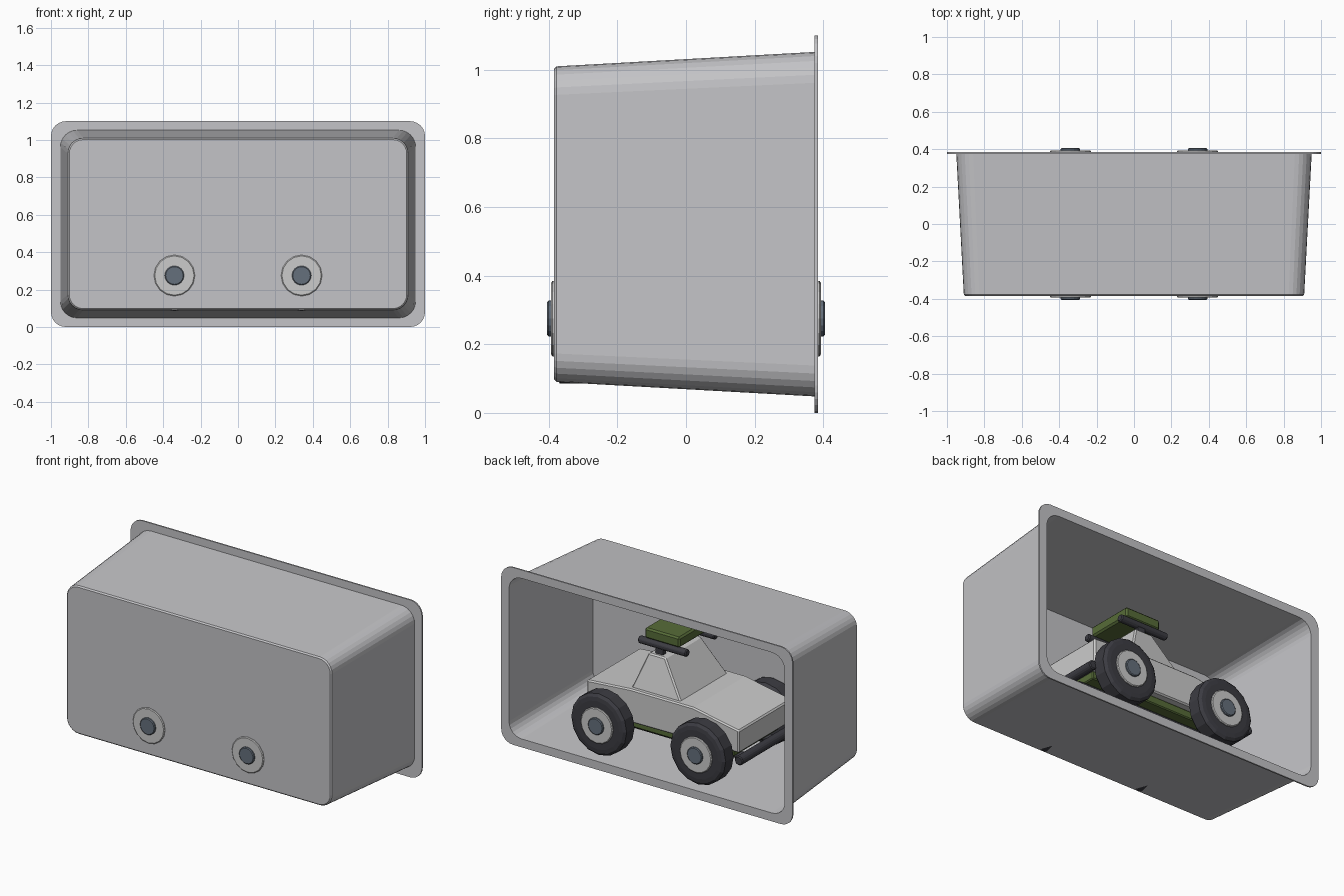
import bpy, bmesh, math
from mathutils import Matrix

if "Cube" in bpy.data.objects:
    bpy.data.objects.remove(bpy.data.objects["Cube"])


def material(name, rgb):
    m = bpy.data.materials.new(name)
    m.diffuse_color = (*rgb, 1)
    m.use_nodes = True
    m.node_tree.nodes["Principled BSDF"].inputs["Base Color"].default_value = m.diffuse_color
    return m


GREY = material("tray_grey", (0.55, 0.55, 0.57))
PALE = material("pale_grey", (0.60, 0.60, 0.60))
DARK = material("dark_rubber", (0.045, 0.045, 0.055))
STEEL = material("blue_steel", (0.13, 0.16, 0.20))
GREEN = material("olive_green", (0.095, 0.15, 0.04))


def finish(name, bm, mat, bevel=0.0):
    bmesh.ops.recalc_face_normals(bm, faces=bm.faces)
    me = bpy.data.meshes.new(name)
    bm.to_mesh(me)
    bm.free()
    me.materials.append(mat)
    ob = bpy.data.objects.new(name, me)
    bpy.context.collection.objects.link(ob)
    if bevel:
        mod = ob.modifiers.new("soft_edges", 'BEVEL')
        mod.width = bevel
        mod.segments = 1
    return ob


def loft(name, rings, mat, bevel=0.0):
    """Join equal rings of points with quads and cap both ends."""
    bm = bmesh.new()
    loops = [[bm.verts.new(p) for p in ring] for ring in rings]
    n = len(loops[0])
    for a, b in zip(loops, loops[1:]):
        for i in range(n):
            j = (i + 1) % n
            bm.faces.new((a[i], a[j], b[j], b[i]))
    bm.faces.new(loops[0])
    bm.faces.new(loops[-1])
    return finish(name, bm, mat, bevel)


def rounded_rect(hx, hz, r, y, zc=0.55, seg=6):
    pts = []
    for k, (sx, sz) in enumerate([(1, 1), (-1, 1), (-1, -1), (1, -1)]):
        for i in range(seg + 1):
            a = math.pi / 2 * (k + i / seg)
            pts.append((sx * (hx - r) + r * math.cos(a), y,
                        zc + sz * (hz - r) + r * math.sin(a)))
    return pts


def box(name, x, y, z, mat, bevel=0.0):
    rect = lambda h: [(x[0], y[0], h), (x[1], y[0], h), (x[1], y[1], h), (x[0], y[1], h)]
    return loft(name, [rect(z[0]), rect(z[1])], mat, bevel)


def turned(name, x, z, profile, mat, sides=16):
    """Profile of (y, radius) turned round an axis along y."""
    rings = [[(x + r * math.cos(2 * math.pi * i / sides), y,
               z + r * math.sin(2 * math.pi * i / sides)) for i in range(sides)]
             for y, r in profile]
    return loft(name, rings, mat)


def rod(name, axis, centre, length, radius, mat):
    bm = bmesh.new()
    rot = Matrix.Rotation(math.pi / 2, 4, 'Y' if axis == 'x' else 'X')
    bmesh.ops.create_cone(bm, cap_ends=True, segments=8, radius1=radius, radius2=radius,
                          depth=length, matrix=Matrix.Translation(centre) @ rot)
    return finish(name, bm, mat, 0.006)


# Thin open tray: outer wall, rim flange, inner wall
loft("tray", [
    rounded_rect(0.902, 0.452, 0.075, -0.385),
    rounded_rect(0.910, 0.460, 0.083, -0.377),
    rounded_rect(0.950, 0.502, 0.090, 0.375),
    rounded_rect(1.000, 0.550, 0.080, 0.375),
    rounded_rect(1.000, 0.550, 0.080, 0.384),
    rounded_rect(0.946, 0.498, 0.086, 0.384),
    rounded_rect(0.905, 0.455, 0.078, -0.380),
], GREY)

# Wheels: tyre, hub disc and cap at all four corners
for x, end in ((-0.34, "front"), (0.34, "rear")):
    for s, side in ((-1, "left"), (1, "right")):
        tag = f"{end}_{side}"
        z = 0.275
        turned(f"tyre_{tag}", x, z, [(s * y, r) for y, r in (
            (0.265, 0.15), (0.272, 0.172), (0.29, 0.19), (0.367, 0.19),
            (0.380, 0.174), (0.383, 0.15))], DARK)
        turned(f"hub_{tag}", x, z, [(s * 0.36, 0.11), (s * 0.389, 0.11), (s * 0.393, 0.105)], PALE)
        turned(f"hub_cap_{tag}", x, z, [(s * 0.38, 0.052), (s * 0.401, 0.052), (s * 0.405, 0.047)], STEEL)
    rod(f"axle_{end}", 'y', (x, 0, 0.275), 0.56, 0.03, DARK)

# Car body with sloping bonnet
side = [(0.50, 0.28), (0.50, 0.467), (0.20, 0.49), (-0.23, 0.49), (-0.545, 0.43), (-0.545, 0.29)]
loft("car_body", [[(x, y, z) for x, z in side] for y in (-0.26, 0.26)], PALE, 0.008)

# Tapered cabin
quad = lambda x0, x1, h, z: [(x0, -h, z), (x1, -h, z), (x1, h, z), (x0, h, z)]
loft("cabin", [quad(-0.13, 0.215, 0.233, 0.48), quad(0.02, 0.135, 0.175, 0.70)], PALE, 0.008)

# Roof rails and cargo box
for s, tag in ((-1, "left"), (1, "right")):
    rod(f"roof_rail_{tag}", 'x', (0.055, s * 0.14, 0.75), 0.33, 0.024, DARK)
    box(f"rail_mount_{tag}", (0.05, 0.10), sorted((s * 0.125, s * 0.155)), (0.69, 0.74), DARK)
    rod(f"chassis_rail_{tag}", 'x', (0, s * 0.14, 0.215), 1.04, 0.025, DARK)
box("roof_box", (-0.06, 0.18), (-0.15, 0.15), (0.77, 0.835), GREEN, 0.01)

# Chassis plate and bumpers
box("chassis_plate", (-0.48, 0.48), (-0.22, 0.22), (0.235, 0.285), GREEN, 0.006)
for x, tag in ((-0.57, "front"), (0.54, "rear")):
    rod(f"bumper_{tag}", 'y', (x, 0, 0.265), 0.60, 0.03, DARK)
